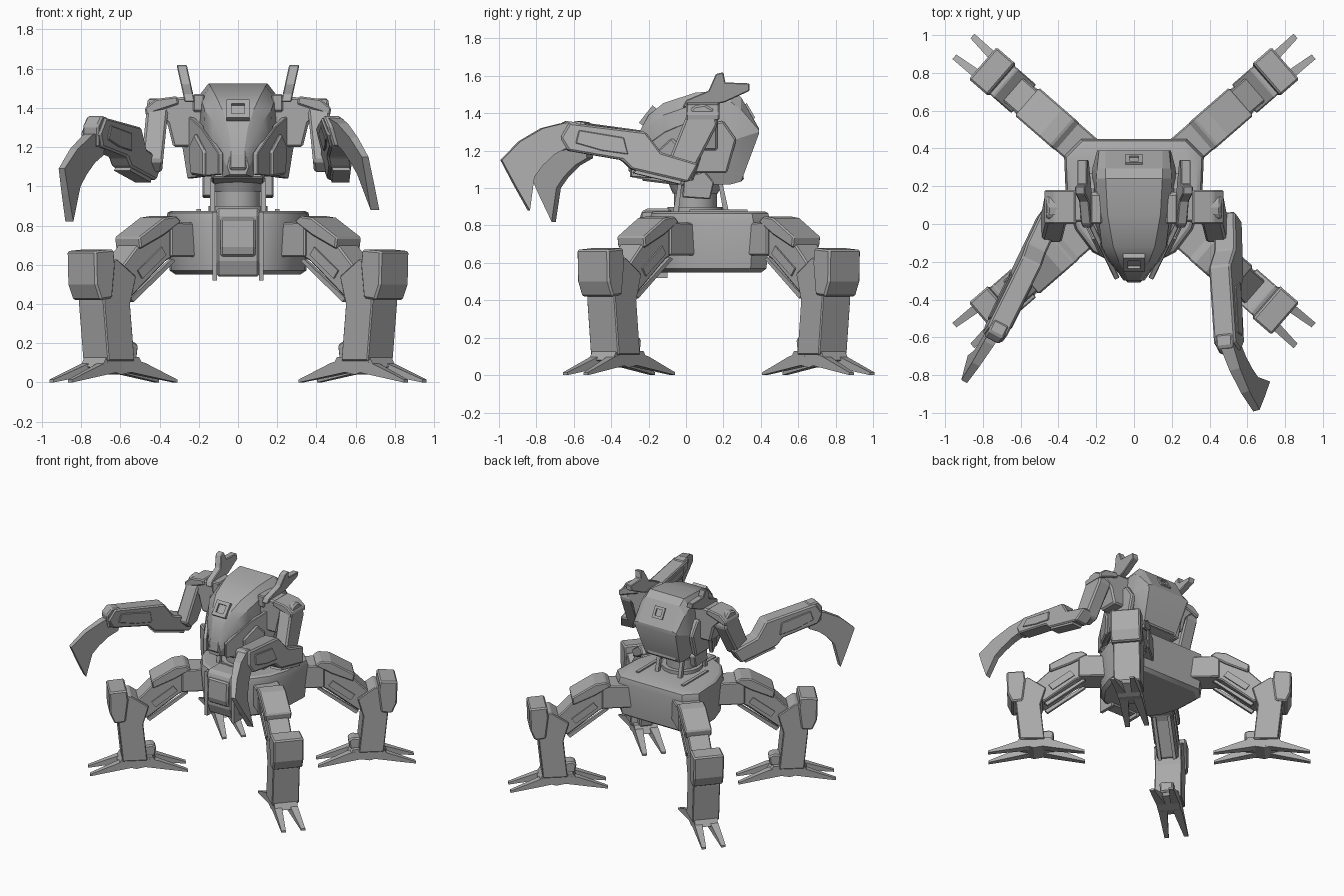
import bpy, bmesh, math
from mathutils import Matrix

cube = bpy.data.objects.get("Cube")
if cube:
    bpy.data.objects.remove(cube, do_unlink=True)

grey = bpy.data.materials.new("plain_grey")
grey.use_nodes = True
COLOR = (0.4, 0.4, 0.4, 1)
grey.diffuse_color = COLOR
grey.node_tree.nodes["Principled BSDF"].inputs["Base Color"].default_value = COLOR

T = Matrix.Translation
I = Matrix.Identity(4)


def rot(deg, axis):
    return Matrix.Rotation(math.radians(deg), 4, axis)


def lean(row, amount, height):
    """Shear sideways along one axis, keeping the given height in place."""
    M = Matrix.Identity(4)
    M[row][2] = amount
    return T((0, 0, height)) @ M @ T((0, 0, -height))


def finish(name, bm, M, smooth=None, bevel=0):
    bmesh.ops.transform(bm, matrix=M, verts=bm.verts)
    bmesh.ops.recalc_face_normals(bm, faces=bm.faces)
    me = bpy.data.meshes.new(name)
    bm.to_mesh(me)
    bm.free()
    ob = bpy.data.objects.new(name, me)
    bpy.context.collection.objects.link(ob)
    me.materials.append(grey)
    if bevel:
        mod = ob.modifiers.new("edge", "BEVEL")
        mod.width, mod.segments = bevel, 1
    if smooth:
        bpy.ops.object.select_all(action="DESELECT")
        ob.select_set(True)
        bpy.context.view_layer.objects.active = ob
        bpy.ops.object.shade_smooth_by_angle(angle=math.radians(smooth))


def loft(name, rings, M=I, smooth=None, bevel=0):
    """Skin a list of equal-length closed rings and cap the ends."""
    bm = bmesh.new()
    vs = [[bm.verts.new(p) for p in ring] for ring in rings]
    n = len(vs[0])
    for a, b in zip(vs, vs[1:]):
        for i in range(n):
            j = (i + 1) % n
            bm.faces.new((a[i], a[j], b[j], b[i]))
    bm.faces.new(vs[0])
    bm.faces.new(vs[-1])
    finish(name, bm, M, smooth, bevel)


def prism(name, pts, w, M=I, bevel=0):
    """Extrude a local XZ profile along Y; w is a half width or a function of X."""
    span = w if callable(w) else (lambda s: (-w, w))
    loft(name, [[(s, span(s)[k], z) for s, z in pts] for k in (0, 1)], M, None, bevel)


def box(name, lo, hi, M=I, bevel=0):
    rings = [[(lo[0], lo[1], z), (hi[0], lo[1], z), (hi[0], hi[1], z), (lo[0], hi[1], z)]
             for z in (lo[2], hi[2])]
    loft(name, rings, M, None, bevel)


# Leg profiles: distance from hip against height
HIP = [(.12, .64), (.12, .81), (.41, .82), (.41, .64)]
THIGH = [(.33, .8), (.41, .83), (.62, .7), (.74, .58), (.72, .46), (.66, .44), (.43, .62), (.34, .66)]
GUARD = [(.34, .82), (.38, .85), (.46, .84), (.63, .74), (.62, .68), (.46, .75)]
SHIN = [(.66, .11), (.69, .4), (.65, .54), (.78, .63), (.88, .6), (.87, .4), (.84, .11)]
KNEE = [(.82, .43), (.8, .6), (.81, .68), (.94, .67), (.935, .5), (.9, .42)]
HEEL = [(.6, .12), (.59, .19), (.62, .21), (.7, .2), (.7, .12)]
ANKLE = [(.58, .07), (.62, .13), (.84, .13), (.87, .08), (.74, .04)]


def leg(label, sx, sy):
    M = T((.092 * sx, .175 + .06 * sy, 0)) @ rot(90 - sx * 90 + sx * sy * 41, "Z")
    prism(label + "_hip", HIP, .095, M, .008)
    prism(label + "_thigh", THIGH, .08, M, .008)
    prism(label + "_thigh_guard", GUARD, .098, M, .008)
    prism(label + "_shin", SHIN, .1, M, .006)
    prism(label + "_knee_plate", KNEE, .112, M, .01)
    prism(label + "_heel", HEEL, .05, M, .01)
    prism(label + "_ankle", ANKLE, .085, M)
    for side in (-1, 1):
        # Underside pistons and splayed toes
        P = M @ T((0, side * .055, 0))
        prism(label + "_piston", [(.36, .62), (.38, .63), (.66, .43), (.64, .41)], .012, P)
        prism(label + "_thigh_rail", [(.44, .65), (.47, .69), (.63, .57), (.6, .53)], .035, P)
        outer = lambda s: (side * (.012 + (s - .7) * .12), side * (.085 + (s - .7) * .01))
        inner = lambda s: (side * (.012 + (.72 - s) * .12), side * (.085 + (.72 - s) * .01))
        prism(label + "_outer_toe", [(.72, .06), (.74, .125), (.85, .1), (1.075, .015), (1.075, 0)], outer, M)
        prism(label + "_inner_toe", [(.72, .06), (.7, .125), (.58, .1), (.365, .015), (.365, 0)], inner, M)


for sx, xn in ((1, "left"), (-1, "right")):
    for sy, yn in ((-1, "front"), (1, "back")):
        leg(f"{yn}_{xn}_leg", sx, sy)

# Lower body
OUTLINE = [(.12, -.2), (.22, -.15), (.31, -.03), (.36, .12), (.37, .36), (.28, .45)]


def outline(scale, z):
    half = [(x * scale, .12 + (y - .12) * scale, z) for x, y in OUTLINE]
    return half + [(-x, y, z) for x, y, z in reversed(half)]


loft("lower_body", [outline(.86, .55), outline(.94, .57), outline(1, .82), outline(.97, .865), outline(.92, .875)], smooth=28)
YZ = rot(90, "Z")
prism("pelvis_front_plate", [(-.1, .54), (-.21, .54), (-.24, .62), (-.245, .86), (-.22, .89), (-.08, .89)], .11, YZ, .012)
prism("pelvis_panel", [(-.2, .64), (-.25, .64), (-.265, .69), (-.255, .84), (-.2, .84)], .09, YZ, .012)
for s in (-1, 1):
    box("pelvis_side_rail", (s * .118 - .012, -.235, .52), (s * .118 + .012, -.1, .87))
    box("deck_rail", (s * .2 - .012, .02, .86), (s * .2 + .012, .33, .885))


# Waist
def disc(name, r, z0, z1, r2=None):
    rings = [[(rad * math.cos(i * math.pi / 8), .05 + rad * math.sin(i * math.pi / 8), z) for i in range(16)]
             for rad, z in ((r, z0), (r2 or r, z1))]
    loft(name, rings, smooth=40)


disc("waist_base", .15, .865, .9)
disc("waist_column", .115, .88, 1.06)
disc("waist_collar", .12, .97, 1.04, .15)
for s in (-1, 1):
    prism("waist_cheek", [(-.02, .95), (-.01, 1.06), (.1, 1.09), (.15, 1.03), (.13, .94)], .025, T((s * .155, 0, 0)) @ YZ, .006)
    prism("waist_piston", [(.2, .87), (.17, 1.04), (.19, 1.05), (.23, .87)], .014, T((s * .1, 0, 0)) @ YZ)
    prism("front_waist_piston", [(-.07, .87), (-.04, 1.04), (-.02, 1.04), (-.04, .87)], .014, T((s * .13, 0, 0)) @ YZ)

# Upper hull: each station is a depth plus four (half width, height) points
STATIONS = [
    (-.30, (.03, 1.17), (.045, 1.14), (.055, 1.1), (.04, 1.06)),
    (-.25, (.05, 1.3), (.08, 1.24), (.09, 1.16), (.07, 1.05)),
    (-.20, (.08, 1.39), (.125, 1.33), (.135, 1.2), (.09, 1.04)),
    (-.12, (.11, 1.455), (.17, 1.39), (.18, 1.21), (.11, 1.03)),
    (.05, (.14, 1.51), (.19, 1.45), (.21, 1.23), (.13, 1.02)),
    (.24, (.15, 1.525), (.2, 1.46), (.225, 1.25), (.14, 1.02)),
    (.295, (.15, 1.485), (.195, 1.42), (.22, 1.27), (.15, 1.035)),
    (.39, (.15, 1.32), (.185, 1.31), (.195, 1.3), (.18, 1.29)),
]
rings = []
for y, *half in STATIONS:
    rings.append([(x, y, z) for x, z in half] + [(-x, y, z) for x, z in reversed(half)])
loft("upper_hull", rings, smooth=24)
prism("hull_keel", [(-.24, 1.04), (-.22, 1.1), (.3, 1.15), (.31, 1.04), (0, 1.01)], .135, YZ, .01)
prism("chin", [(-.31, 1.08), (-.3, 1.18), (-.24, 1.24), (-.22, 1.07)], .05, YZ, .015)


def hatch(name, M):
    """Square frame around a recessed lid."""
    for s in (-1, 1):
        box(name + "_side", (s * .035 - .01, -.045, -.02), (s * .035 + .01, .045, .02), M)
        box(name + "_end", (-.045, s * .035 - .01, -.02), (.045, s * .035 + .01, .02), M)
    box(name + "_lid", (-.03, -.03, -.02), (.03, .03, .008), M)


hatch("front_hatch", T((0, -.195, 1.38)) @ rot(52, "X") @ Matrix.Scale(1.3, 4))
hatch("back_hatch", T((0, .33, 1.405)) @ rot(-60, "X"))

# Arms: forearm and claw profiles start at the elbow
FOREARM = [(-.06, 1.13), (0, 1.03), (.3, 1.1), (.35, 1.15), (.64, 1.2), (.68, 1.27), (.63, 1.35), (.22, 1.3), (.14, 1.19)]
PANEL = [(.32, 1.18), (.34, 1.27), (.58, 1.31), (.6, 1.24), (.46, 1.2)]
UNDER = [(.04, 1.02), (.04, 1.08), (.26, 1.12), (.29, 1.08)]
WRIST = [(.57, 1.22), (.58, 1.35), (.65, 1.36), (.69, 1.31), (.67, 1.2)]
CLAW = [(.62, 1.22), (.62, 1.35), (.75, 1.32), (.88, 1.25), (.99, 1.15), (.93, 1.02), (.86, .88), (.82, 1.06), (.77, 1.12), (.7, 1.18)]
UPPER_ARM = [(.17, 1.34), (.15, 1.42), (.1, 1.45), (.04, 1.44), (.0, 1.38), (-.1, 1.13), (-.04, 1.07), (.04, 1.09)]
SHOULDER = [(.18, 1.2), (.18, 1.46), (.38, 1.45), (.45, 1.41), (.36, 1.32), (.33, 1.2)]
COVER = [(.3, 1.42), (.31, 1.46), (.42, 1.445), (.475, 1.4), (.47, 1.36), (.42, 1.38)]


def arm(label, s, yaw, claw_yaw, roll, reach, drop):
    M = T((s * .445, 0, 0)) @ rot(yaw, "Z")
    F = M @ lean(1, roll, 1.25)
    prism(label + "_forearm", FOREARM, .058, F, .01)
    prism(label + "_forearm_panel", PANEL, .066, F, .004)
    prism(label + "_forearm_underside", UNDER, .045, F)
    prism(label + "_wrist", WRIST, .045, F, .01)
    C = M @ T((reach, 0, -drop)) @ rot(claw_yaw, "Z") @ lean(1, roll, 1.28) @ T((-.62, 0, 0))
    prism(label + "_claw", CLAW, lambda d: (-.034 + (d - .62) * .045, .034 - (d - .62) * .045), C)
    # Upper arm hangs forward from the shoulder
    U = T((s * .41, 0, 0)) @ lean(0, -s * .1, 1.4) @ YZ
    prism(label + "_upper_arm", UPPER_ARM, .055, U, .012)
    S = T((0, .09, 0)) @ Matrix.Scale(s, 4, (1, 0, 0))
    prism(label + "_shoulder", SHOULDER, .08, S, .012)
    prism(label + "_shoulder_cover", COVER, .09, S, .008)


arm("left_arm", 1, -84, 9, -.32, .645, 0)
arm("right_arm", -1, -117, -2, .1, .58, .06)

# Cheek plates, side armour and forked horns
CHEEK = [(-.3, 1.06), (-.3, 1.17), (-.1, 1.3), (.08, 1.37), (.12, 1.2), (.06, 1.04)]
JAW = [(-.16, 1.05), (-.16, 1.18), (-.05, 1.27), (.02, 1.2), (0, 1.06)]
HORN = [(-.02, 1.43), (0, 1.47), (.12, 1.52), (.16, 1.61), (.2, 1.62), (.21, 1.565), (.34, 1.56), (.34, 1.52), (.21, 1.46), (.08, 1.43)]
for s in (-1, 1):
    turn = T((s * .22, -.02, 0)) @ rot(-s * 26, "Z") @ YZ
    prism("cheek_plate", CHEEK, .014, turn, .004)
    prism("jaw_block", JAW, .03, turn, .01)
    prism("side_armour", [(.0, 1.08), (.0, 1.32), (.2, 1.36), (.27, 1.26), (.22, 1.08)], .022, T((s * .225, 0, 0)) @ YZ, .01)
    prism("horn", HORN, .026, T((s * .25, 0, 0)) @ lean(0, s * .22, 1.45) @ YZ, .005)
    box("horn_mount", (s * .2 - .03, .0, 1.38), (s * .2 + .03, .16, 1.47), bevel=.008)
